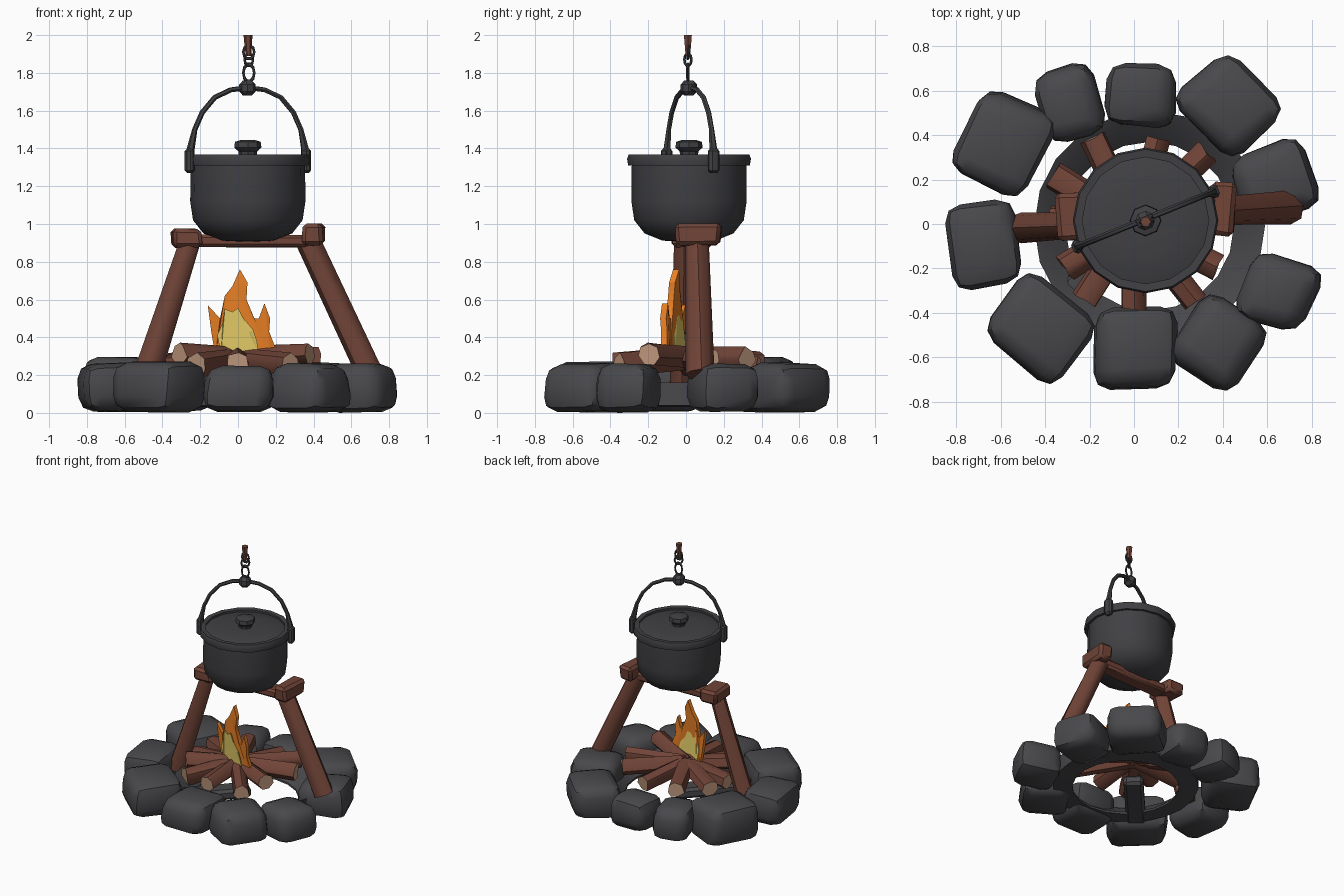
import bpy, bmesh, math, random
from mathutils import Vector, Matrix

if "Cube" in bpy.data.objects:
    bpy.data.objects.remove(bpy.data.objects["Cube"])

random.seed(4)


def material(name, rgb):
    m = bpy.data.materials.new(name)
    m.diffuse_color = (*rgb, 1)
    m.use_nodes = True
    m.node_tree.nodes["Principled BSDF"].inputs["Base Color"].default_value = m.diffuse_color
    return m


STONE = material("stone grey", (0.066, 0.066, 0.073))
IRON = material("dark iron", (0.052, 0.052, 0.058))
WOOD = material("brown wood", (0.165, 0.058, 0.039))
CUT = material("pale cut wood", (0.52, 0.31, 0.20))
ORANGE = material("flame orange", (0.80, 0.21, 0.018))
YELLOW = material("flame yellow", (0.80, 0.62, 0.14))


def finish(bm, name, mats, angle=35):
    bmesh.ops.recalc_face_normals(bm, faces=bm.faces)
    me = bpy.data.meshes.new(name)
    bm.to_mesh(me)
    bm.free()
    for m in mats:
        me.materials.append(m)
    me.shade_smooth()
    me.set_sharp_from_angle(angle=math.radians(angle))
    ob = bpy.data.objects.new(name, me)
    bpy.context.collection.objects.link(ob)
    return ob


def jitter(bm, amount):
    for v in bm.verts:
        v.co += Vector([random.uniform(-amount, amount) for _ in range(3)])


def rod(name, a, b, r1, r2, mats, sides=8, rough=0.008):
    """Tapered rod from a to b; the cap at b takes the second material."""
    a, b = Vector(a), Vector(b)
    axis = b - a
    bm = bmesh.new()
    bmesh.ops.create_cone(bm, cap_ends=True, segments=sides, radius1=r1, radius2=r2, depth=axis.length)
    if len(mats) > 1:
        for f in bm.faces:
            if f.normal.z > 0.9:
                f.material_index = 1
    jitter(bm, rough)
    bm.transform(Matrix.Translation((a + b) / 2) @ axis.to_track_quat('Z', 'Y').to_matrix().to_4x4())
    return finish(bm, name, mats, 50)


def block(name, center, size, mat, turn=0, bevel=0.02, rough=0.0, taper=1.0, segs=1, angle=35):
    """Bevelled box, turned about z, optionally roughened and narrowed at the top."""
    bm = bmesh.new()
    bmesh.ops.create_cube(bm, size=1)
    bm.transform(Matrix.Diagonal((*size, 1)))
    for v in bm.verts:
        if v.co.z > 0:
            v.co.x *= taper
            v.co.y *= taper
    for v in bm.verts:
        v.co += Vector([random.uniform(-rough, rough) for _ in range(2)] + [random.uniform(-rough, rough) * .4])
    bmesh.ops.bevel(bm, geom=bm.edges[:] + bm.verts[:], offset=bevel, segments=segs, profile=0.5, affect='EDGES')
    bm.transform(Matrix.Translation(center) @ Matrix.Rotation(turn, 4, 'Z'))
    return finish(bm, name, [mat], angle)


def lathe(name, profile, center, mat, sides=16, angle=35):
    bm = bmesh.new()
    vs = [bm.verts.new((r, 0, z)) for r, z in profile]
    es = [bm.edges.new(p) for p in zip(vs, vs[1:])]
    bmesh.ops.spin(bm, geom=vs + es, cent=(0, 0, 0), axis=(0, 0, 1), angle=math.tau, steps=sides)
    bmesh.ops.remove_doubles(bm, verts=bm.verts, dist=0.0005)
    bm.transform(Matrix.Translation((center[0], center[1], 0)))
    return finish(bm, name, [mat], angle)


# Ring of stones: x, y, radial size, tangential size, height, turn offset
stones = [(-.59, .36, .37, .41, .285, .1), (-.29, .535, .34, .28, .255, -.25), (.03, .585, .29, .34, .25, 0),
          (.43, .53, .35, .41, .255, -.1), (.635, .20, .36, .32, .25, 0), (.65, -.31, .33, .33, .25, .1),
          (.37, -.54, .35, .36, .255, .35), (.0, -.555, .36, .37, .24, 0), (-.43, -.47, .38, .43, .265, .1),
          (-.675, -.095, .31, .40, .255, 0)]
for i, (x, y, rad, tan, h, off) in enumerate(stones):
    block(f"stone_{i + 1}", (x, y, h / 2 + .008), (rad, tan, h), STONE, math.atan2(y, x) + off,
          bevel=.078, rough=.022, taper=.95, segs=2, angle=45)

# Sloping ash bank inside the stones, and a strip under the logs
lathe("ash_bank", [(.52, .04), (.52, .16), (.47, .13), (.38, .045), (.38, .03), (.52, .04)], (.07, -.01), STONE, 20)
block("ash_strip", (-.15, -.17, .07), (.62, .14, .08), STONE, math.radians(48))

# Logs laid like spokes: x, y of the outer end and its height
logs = [(-.18, .39, .27), (.11, .38, .24), (.33, .32, .29), (-.36, .22, .26), (-.31, -.20, .31),
        (-.22, -.34, .25), (.0, -.38, .265), (.28, -.35, .25), (.38, -.19, .31), (.42, .12, .28),
        (-.38, .02, .25)]
for i, (x, y, z) in enumerate(logs):
    rod(f"log_{i + 1}", (-x * .08, -y * .08, .29), (x, y, z), .058, .062, [WOOD, CUT], 7)


# Flame: thin outline plate set on a slant, yellow heart on both faces
def plate(name, pts, y0, y1, mat):
    bm = bmesh.new()
    place = lambda x, z: -.055 - .31 * (x - .02) - .02 * math.sin(math.pi * (z - .3) / .46)
    rings = [[bm.verts.new((x, y + place(x, z), z)) for x, z in pts] for y in (y0, y1)]
    n = len(pts)
    for ring in rings:
        bmesh.ops.triangulate(bm, faces=[bm.faces.new(ring)])
    for k in range(n):
        j = (k + 1) % n
        bm.faces.new((rings[0][k], rings[0][j], rings[1][j], rings[1][k]))
    return finish(bm, name, [mat], 30)


flame = [(-.12, .30), (-.14, .42), (-.16, .57), (-.095, .50), (-.07, .62), (-.03, .67), (.01, .76),
         (.05, .69), (.045, .60), (.085, .50), (.11, .50), (.14, .58), (.17, .50), (.165, .43), (.20, .34), (.17, .30)]
heart = [(-.09, .31), (-.11, .41), (-.08, .48), (-.07, .55), (-.03, .535), (.0, .555), (.03, .50),
         (.05, .42), (.08, .44), (.10, .38), (.11, .31)]
plate("flame", flame, -.016, .016, ORANGE)
plate("flame_heart_front", heart, -.026, -.018, YELLOW)
plate("flame_heart_back", heart, .018, .026, YELLOW)

# Wooden stand: two legs, crossbeam and end blocks
rod("left_leg", (-.51, -.02, .12), (-.25, -.01, .92), .070, .058, [WOOD], 8, .006)
rod("right_leg", (.70, .075, .20), (.36, .06, .93), .072, .062, [WOOD], 8, .006)
block("crossbeam", (.05, .04, .91), (.72, .12, .065), WOOD, .03, .015, .004)
block("left_end_block", (-.27, .035, .925), (.15, .22, .10), WOOD, .08, .02, .008)
block("right_end_block", (.40, .065, .945), (.11, .24, .115), WOOD, -.06, .02, .008)

# Cooking pot with rim, lid and knob
C = (.052, .016)
lathe("pot_body", [(0, .905), (.14, .912), (.235, .95), (.29, 1.02), (.305, 1.12), (.303, 1.33)], C, IRON, 16, 45)
lathe("pot_rim", [(.29, 1.31), (.322, 1.31), (.328, 1.345), (.32, 1.367), (.285, 1.365), (.285, 1.345)], C, IRON, 16)
lathe("pot_lid", [(.295, 1.345), (.28, 1.352), (.15, 1.362), (0, 1.368)], C, IRON, 16)
lathe("lid_knob", [(.045, 1.35), (.05, 1.385), (.072, 1.405), (.068, 1.435), (.04, 1.444), (0, 1.444)], C, IRON, 8)

# Bail handle and its lugs, set on a slant across the pot
half = Vector((.302, .122, 0))
mid = Vector((.052, .022, 0))
arc = [(1, 1.30), (1, 1.40), (.93, 1.50), (.80, 1.59), (.58, 1.67), (.30, 1.71), (0, 1.722)]
path = [(-s, z) for s, z in arc] + arc[-2::-1]
cu = bpy.data.curves.new("handle", 'CURVE')
cu.dimensions = '3D'
cu.bevel_depth = .014
cu.bevel_resolution = 1
cu.use_fill_caps = True
sp = cu.splines.new('POLY')
sp.points.add(len(path) - 1)
for p, (s, z) in zip(sp.points, path):
    p.co = (*(mid + half * s + Vector((0, 0, z))), 1)
    p.radius = 1.5 if z < 1.45 else 1
cu.materials.append(IRON)
handle = bpy.data.objects.new("handle", cu)
bpy.context.collection.objects.link(handle)
bpy.context.view_layer.objects.active = handle
handle.select_set(True)
bpy.ops.object.convert(target='MESH')
handle.data.shade_smooth()
handle.data.set_sharp_from_angle(angle=math.radians(50))
for side, s in (("left", -1.02), ("right", 1.02)):
    p = mid + half * s
    block(side + "_handle_lug", (p.x, p.y, 1.335), (.045, .06, .13), IRON, math.atan2(.122, .302), .014)

# Hanging gear: knuckle, chain links and rope end
block("handle_knuckle", (.05, .015, 1.72), (.08, .08, .08), IRON, .4, .022)
for name, z, tall, turn in (("lower_link", 1.80, .058, .1), ("middle_link", 1.87, .042, .7),
                            ("upper_link", 1.91, .045, .1)):
    bpy.ops.mesh.primitive_torus_add(major_segments=10, minor_segments=6, major_radius=.029, minor_radius=.007,
                                     location=(.057, .01, z), rotation=(math.pi / 2, 0, turn))
    link = bpy.context.object
    link.name = name
    link.scale = (1, tall / .036, 1)
    link.data.materials.append(IRON)
rod("rope_end", (.055, .01, 1.89), (.053, .01, 2.0), .014, .024, [WOOD], 6, .0)
